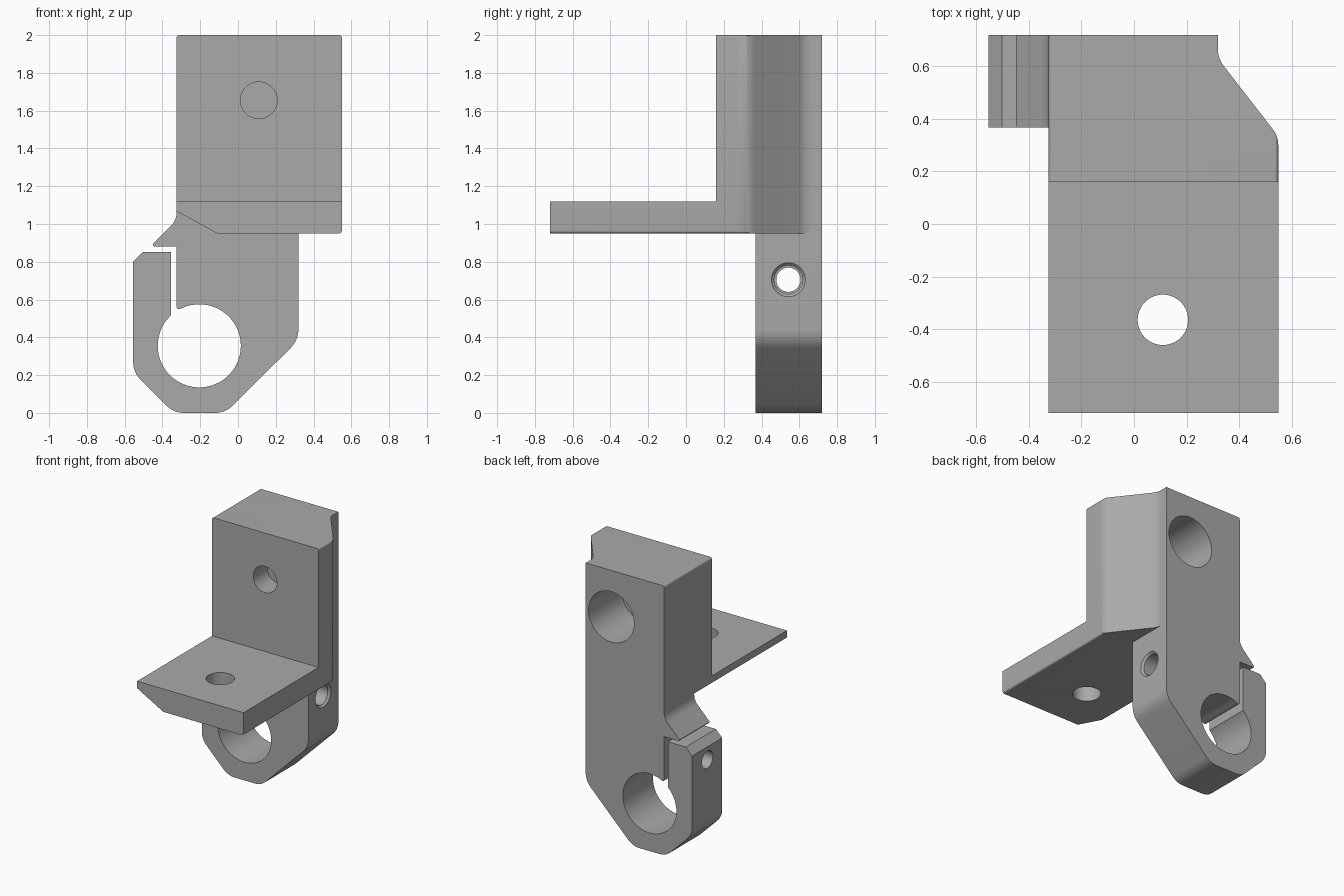
import bpy, bmesh, math
from mathutils import Vector, Matrix

if "Cube" in bpy.data.objects:
    bpy.data.objects.remove(bpy.data.objects["Cube"], do_unlink=True)

LEFT, RIGHT, TOP = -0.325, 0.55, 2.0
FRONT, BACK = -0.72, 0.72
WALL_Y, CLAMP_Y = 0.16, 0.368
PLATE_BOTTOM, PLATE_TOP = 0.95, 1.12
EDGE = 0.015


def rounded(corners, steps=8):
    """Outline from (u, v, fillet radius) corners."""
    pts = []
    for i, (u, v, r) in enumerate(corners):
        p = Vector((u, v))
        if r == 0:
            pts.append(p)
            continue
        a = (Vector(corners[i - 1][:2]) - p).normalized()
        b = (Vector(corners[(i + 1) % len(corners)][:2]) - p).normalized()
        half = a.angle(b) / 2
        centre = p + (a + b).normalized() * (r / math.sin(half))
        start = p + a * (r / math.tan(half)) - centre
        end = p + b * (r / math.tan(half)) - centre
        sweep = start.angle_signed(end)
        for k in range(steps + 1):
            pts.append(centre + Matrix.Rotation(-sweep * k / steps, 2) @ start)
    return pts


def extrude(name, corners, lo, hi, axis):
    """Prism of an outline along y (outline in x, z) or z (outline in x, y)."""
    bm = bmesh.new()
    place = (lambda p, h: (p.x, h, p.y)) if axis == "y" else (lambda p, h: (p.x, p.y, h))
    face = bm.faces.new([bm.verts.new(place(p, lo)) for p in rounded(corners)])
    grown = bmesh.ops.extrude_face_region(bm, geom=[face])["geom"]
    shift = Vector(place(Vector((0, 0)), hi - lo))
    bmesh.ops.translate(bm, vec=shift, verts=[g for g in grown if isinstance(g, bmesh.types.BMVert)])
    bmesh.ops.recalc_face_normals(bm, faces=bm.faces)
    mesh = bpy.data.meshes.new(name)
    bm.to_mesh(mesh)
    bm.free()
    obj = bpy.data.objects.new(name, mesh)
    bpy.context.collection.objects.link(obj)
    return obj


def rod(name, start, end, r1, r2=None):
    """Round cutter between two points."""
    a, b = Vector(start), Vector(end)
    bpy.ops.mesh.primitive_cone_add(vertices=64, radius1=r1, radius2=r1 if r2 is None else r2,
                                    depth=(b - a).length, location=(a + b) / 2,
                                    rotation=(b - a).to_track_quat("Z", "Y").to_euler())
    obj = bpy.context.object
    obj.name = name
    return obj


def combine(target, tool, operation):
    tool.hide_render = True
    mod = target.modifiers.new(operation.title(), "BOOLEAN")
    mod.operation, mod.solver, mod.object = operation, "EXACT", tool
    bpy.context.view_layer.objects.active = target
    bpy.ops.object.modifier_apply(modifier=mod.name)
    bpy.data.objects.remove(tool, do_unlink=True)


# Rear slab: upper wall, hook and split clamp in one outline
slab = [(LEFT, TOP, EDGE), (RIGHT, TOP, EDGE), (RIGHT, PLATE_BOTTOM, EDGE), (0.32, PLATE_BOTTOM, 0),
        (0.32, 0.385, 0.14), (-0.067, 0, 0.13), (-0.34, 0, 0.13), (-0.555, 0.215, 0.13),
        (-0.555, 0.8, 0), (-0.503, 0.852, 0), (-0.355, 0.852, 0), (-0.355, 0.42, 0),
        (-0.25, 0.5, 0), (-0.28, 0.55, 0), (LEFT, 0.55, 0.012), (LEFT, 0.882, 0),
        (-0.45, 0.882, 0.006), (-0.45, 0.895, 0.006), (LEFT, 1.02, 0.1)]
bracket = extrude("clamp_bracket", slab, CLAMP_Y, BACK, "y")

# Front wall and shelf, with the sloped lower corner
shelf = extrude("shelf", [(LEFT, TOP, EDGE), (RIGHT, TOP, EDGE), (RIGHT, PLATE_BOTTOM, EDGE),
                          (-0.11, PLATE_BOTTOM, 0), (LEFT, 1.068, 0)], FRONT, CLAMP_Y, "y")
above_shelf = [(-1, PLATE_TOP, 0), (1, PLATE_TOP, 0), (1, 3, 0), (-1, 3, 0)]
combine(shelf, extrude("shelf_cut", above_shelf, -1, WALL_Y, "y"), "DIFFERENCE")
combine(bracket, shelf, "UNION")

# Slanted rear corner
corner = [(0.32, 0.9, 0), (0.32, 0.63, 0.1), (0.549, 0.335, 0.1), (0.551, 0.2, 0),
          (0.8, 0.2, 0), (0.8, 0.9, 0)]
combine(bracket, extrude("corner_cut", corner, 0.93, 2.1, "z"), "DIFFERENCE")

# Clamp bore, shelf hole, wall hole with deep rear recess, clamp screw hole
wx, wz, sy, sz = 0.11, 1.655, 0.542, 0.705
cutters = [
    rod("clamp_bore", (-0.205, 0.2, 0.355), (-0.205, 0.9, 0.355), 0.22),
    rod("shelf_hole", (wx, -0.365, 0.8), (wx, -0.365, 1.3), 0.096),
    rod("wall_hole", (wx, 0, wz), (wx, 0.325, wz), 0.097),
    rod("wall_recess", (wx, 0.333, wz), (wx, 0.9, wz), 0.187),
    rod("arm_screw_hole", (-0.8, sy, sz), (-0.2, sy, sz), 0.064),
    rod("body_screw_hole", (-0.34, sy, sz), (0.5, sy, sz), 0.075),
    rod("screw_countersink", (0.304, sy, sz), (0.336, sy, sz), 0.074, 0.106),
]
for cutter in cutters:
    combine(bracket, cutter, "DIFFERENCE")

# Material and shading
grey = bpy.data.materials.new("mid_grey")
grey.use_nodes = True
grey.diffuse_color = (0.4, 0.4, 0.4, 1)
grey.node_tree.nodes["Principled BSDF"].inputs["Base Color"].default_value = (0.4, 0.4, 0.4, 1)
bracket.data.materials.clear()
bracket.data.materials.append(grey)
for poly in bracket.data.polygons:
    poly.material_index = 0
bpy.ops.object.select_all(action="DESELECT")
bracket.select_set(True)
bpy.context.view_layer.objects.active = bracket
bpy.ops.object.shade_smooth_by_angle(angle=math.radians(30))
